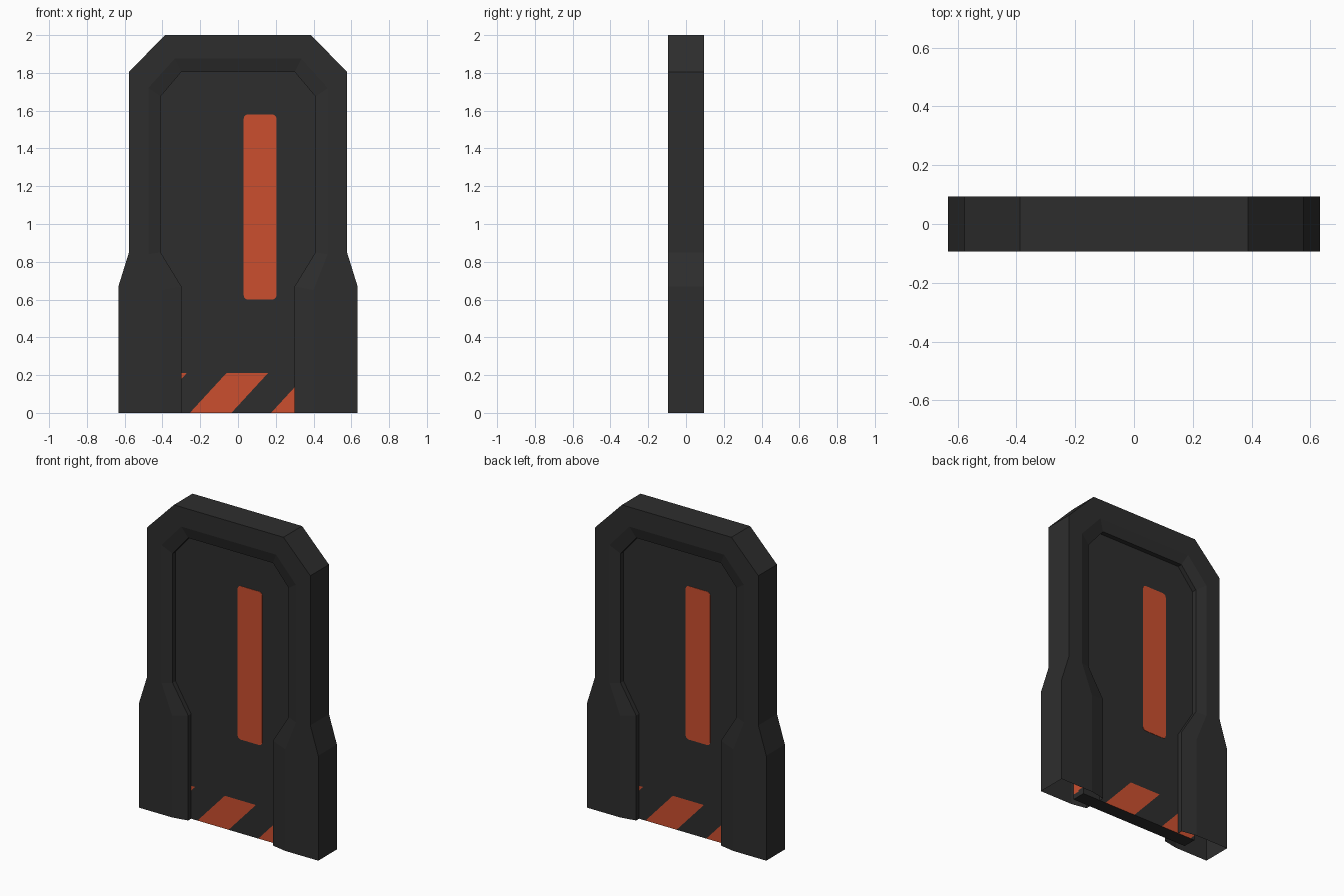
import bpy, bmesh, math
from mathutils import Matrix

if "Cube" in bpy.data.objects:
    bpy.data.objects.remove(bpy.data.objects["Cube"])

D = 0.094        # half depth of the frame
PANEL_Y = 0.045  # half thickness of the door panel
STRIPE_H = 0.21
SLOPE, START, WIDTH, PERIOD = 0.92, -0.255, 0.22, 0.43


def material(name, rgb):
    m = bpy.data.materials.new(name)
    m.diffuse_color = (*rgb, 1)
    m.use_nodes = True
    m.node_tree.nodes["Principled BSDF"].inputs["Base Color"].default_value = m.diffuse_color
    return m


dark = material("dark grey", (0.027, 0.027, 0.027))
orange = material("orange red", (0.60, 0.078, 0.028))


def finish(name, bm, mats):
    me = bpy.data.meshes.new(name)
    bm.to_mesh(me)
    bm.free()
    for m in mats:
        me.materials.append(m)
    ob = bpy.data.objects.new(name, me)
    bpy.context.collection.objects.link(ob)
    return ob


def add_turned_copy(bm):
    # repeat everything on the back by a half turn about z
    geom = bmesh.ops.duplicate(bm, geom=bm.verts[:] + bm.edges[:] + bm.faces[:])["geom"]
    vs = [g for g in geom if isinstance(g, bmesh.types.BMVert)]
    bmesh.ops.rotate(bm, verts=vs, cent=(0, 0, 0), matrix=Matrix.Rotation(math.pi, 3, 'Z'))
    bmesh.ops.remove_doubles(bm, verts=bm.verts[:], dist=0.0005)


# door frame: hollow arch shell, open at the bottom
outer = [(0.633, 0), (0.633, 0.67), (0.577, 0.85), (0.577, 1.805), (0.387, 2.0)]
ridge = [(0.40, 0), (0.40, 0.65), (0.475, 0.84), (0.475, 1.72), (0.335, 1.875)]
inner = [(0.30, 0), (0.30, 0.67), (0.41, 0.85), (0.41, 1.675), (0.30, 1.805)]
bm = bmesh.new()
rows = []
for half, y in ((outer, 0), (outer, -D), (ridge, -D), (inner, -0.075), (inner, -PANEL_Y)):
    arch = [(-x, z) for x, z in half] + half[::-1]
    rows.append([bm.verts.new((x, y, z)) for x, z in arch])
for a, b in zip(rows, rows[1:]):
    for i in range(len(a) - 1):
        bm.faces.new((a[i], b[i], b[i + 1], a[i + 1]))
add_turned_copy(bm)
bmesh.ops.dissolve_limit(bm, angle_limit=0.01, verts=bm.verts[:], edges=bm.edges[:])
bmesh.ops.recalc_face_normals(bm, faces=bm.faces[:])
finish("door_frame", bm, [dark])

# door panel with hazard stripes cut into its foot
bm = bmesh.new()
bmesh.ops.create_cube(bm, size=1, matrix=Matrix.Translation((0, -PANEL_Y / 2, 0.91))
                      @ Matrix.Diagonal((0.85, PANEL_Y, 1.82, 1)))
bmesh.ops.delete(bm, geom=[f for f in bm.faces if f.normal.y > 0.5], context='FACES_ONLY')


def cut(co, no):
    bmesh.ops.bisect_plane(bm, geom=bm.verts[:] + bm.edges[:] + bm.faces[:],
                           plane_co=co, plane_no=no)


for k in (-1, 0, 1):
    for x in (START + k * PERIOD, START + k * PERIOD + WIDTH):
        cut((x, 0, 0), (1, 0, -SLOPE))
cut((0, 0, STRIPE_H), (0, 0, 1))
for f in bm.faces:
    c = f.calc_center_median()
    striped = (c.x - SLOPE * c.z - START) % PERIOD < WIDTH
    if c.z < STRIPE_H and striped and abs(f.normal.z) < 0.5:
        f.material_index = 1
add_turned_copy(bm)
bmesh.ops.recalc_face_normals(bm, faces=bm.faces[:])
finish("door_panel", bm, [dark, orange])

# upright coloured bar with rounded corners, one on each face
bm = bmesh.new()
r, cx, cz, hx, hz = 0.022, 0.117, 1.09, 0.087, 0.49
pts = []
for q, (sx, sz) in enumerate(((1, 1), (-1, 1), (-1, -1), (1, -1))):
    for s in range(4):
        a = math.pi / 2 * (q + s / 3)
        pts.append((cx + sx * (hx - r) + r * math.cos(a), cz + sz * (hz - r) + r * math.sin(a)))
face = bm.faces.new([bm.verts.new((x, -PANEL_Y, z)) for x, z in pts])
ext = bmesh.ops.extrude_face_region(bm, geom=[face])["geom"]
bmesh.ops.translate(bm, vec=(0, -0.002, 0),
                    verts=[g for g in ext if isinstance(g, bmesh.types.BMVert)])
add_turned_copy(bm)
bmesh.ops.recalc_face_normals(bm, faces=bm.faces[:])
finish("door_bars", bm, [orange])
